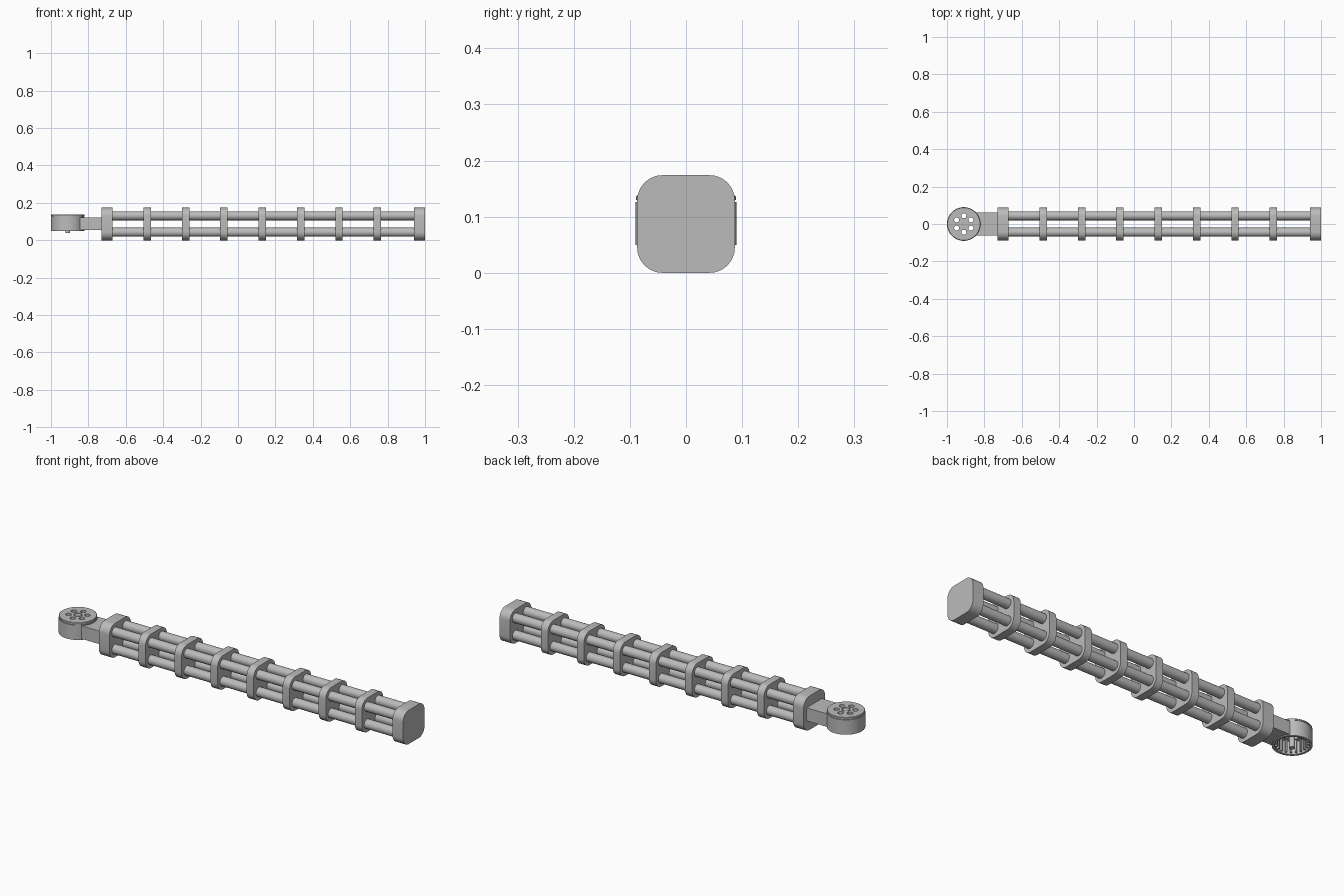
import bpy, bmesh
from math import sin, cos, pi, radians, asin
from mathutils import Matrix, Vector

cube = bpy.data.objects.get("Cube")
if cube:
    bpy.data.objects.remove(cube, do_unlink=True)

HALF = 0.087            # half width of the frame plates, also the axis height
CORNER = 0.045
ROD = HALF - 0.043      # rod offset from the axis
HEAD = Vector((-0.91, 0, 0))

grey = bpy.data.materials.new("grey_metal")
grey.use_nodes = True
grey.diffuse_color = (0.5, 0.5, 0.5, 1)
grey.node_tree.nodes["Principled BSDF"].inputs["Base Color"].default_value = grey.diffuse_color


def finish(name, bm, smooth=True):
    bmesh.ops.recalc_face_normals(bm, faces=bm.faces)
    mesh = bpy.data.meshes.new(name)
    bm.to_mesh(mesh)
    bm.free()
    mesh.materials.append(grey)
    obj = bpy.data.objects.new(name, mesh)
    bpy.context.collection.objects.link(obj)
    if smooth:
        smooth_edges(obj)
    return obj


def select(obj):
    bpy.ops.object.select_all(action="DESELECT")
    obj.select_set(True)
    bpy.context.view_layer.objects.active = obj


def smooth_edges(obj):
    select(obj)
    bpy.ops.object.shade_smooth_by_angle(angle=radians(30))


def prism(name, points, offset):
    """Extrude a flat outline along an offset."""
    bm = bmesh.new()
    face = bm.faces.new([bm.verts.new(p) for p in points])
    ext = bmesh.ops.extrude_face_region(bm, geom=[face])
    verts = [g for g in ext["geom"] if isinstance(g, bmesh.types.BMVert)]
    bmesh.ops.translate(bm, verts=verts, vec=offset)
    # the starting face is kept by the extrusion, so the prism is closed
    return finish(name, bm)


def plate(name, x0, x1):
    """Square plate with rounded corners, facing along x."""
    flat, steps, pts = HALF - CORNER, 8, []
    for k, (sy, sz) in enumerate([(1, 1), (-1, 1), (-1, -1), (1, -1)]):
        for i in range(steps + 1):
            a = (k + i / steps) * pi / 2
            pts.append((x0, sy * flat + CORNER * cos(a), HALF + sz * flat + CORNER * sin(a)))
    return prism(name, pts, (x1 - x0, 0, 0))


def circle(centre, r, count, axis="Z"):
    pts = []
    for i in range(count):
        a = 2 * pi * i / count
        v = (r * cos(a), r * sin(a), 0) if axis == "Z" else (0, r * cos(a), r * sin(a))
        pts.append(centre + Vector(v))
    return pts


# frame: end plates and spacers
plate("inner_end_plate", -0.73, -0.67)
plate("outer_end_plate", 0.94, 1.0)
for i in range(7):
    mid = -0.485 + 0.205 * i
    plate(f"spacer_plate_{i + 1}", mid - 0.02, mid + 0.02)

# four long rods
for side, sy in (("left", -1), ("right", 1)):
    for level, sz in (("lower", -1), ("upper", 1)):
        start = Vector((-0.69, sy * ROD, HALF + sz * ROD))
        prism(f"{level}_{side}_rod", circle(start, 0.024, 32, "X"), (1.65, 0, 0))

# neck block, with its end curved to sit in the head wall
half_neck, r = 0.0625, 0.085
reach = asin(half_neck / r)
neck = [(-0.72, -half_neck, 0.055)]
for i in range(13):
    a = reach * (i / 6 - 1)
    neck.append((HEAD.x + r * cos(a), r * sin(a), 0.055))
neck.append((-0.72, half_neck, 0.055))
prism("neck_block", neck, (0, 0, 0.067))

# hollow round head with a lid and a centre post
profile = [(0, 0.138), (0.016, 0.138), (0.016, 0.134), (0.02, 0.134), (0.02, 0.138),
           (0.087, 0.138), (0.089, 0.136), (0.089, 0.13), (0.086, 0.13), (0.086, 0.126),
           (0.09, 0.126), (0.09, 0.05), (0.078, 0.05), (0.078, 0.116),
           (0.013, 0.116), (0.013, 0.038), (0, 0.038)]
bm = bmesh.new()
verts = [bm.verts.new((HEAD.x + x, 0, z)) for x, z in profile]
edges = [bm.edges.new(pair) for pair in zip(verts, verts[1:])]
bmesh.ops.spin(bm, geom=verts + edges, cent=HEAD, axis=(0, 0, 1), angle=2 * pi, steps=64)
bmesh.ops.remove_doubles(bm, verts=bm.verts, dist=0.0001)
head = finish("round_head", bm, smooth=False)

# six holes through the lid
for i in range(6):
    a = radians(30 + 60 * i)
    start = HEAD + Vector((0.044 * cos(a), 0.044 * sin(a), 0.1))
    cutter = prism("hole_cutter", circle(start, 0.0135, 20), (0, 0, 0.06))
    cutter.hide_render = True
    cut = head.modifiers.new("hole", "BOOLEAN")
    cut.operation, cut.solver, cut.object = "DIFFERENCE", "EXACT", cutter
    select(head)
    bpy.ops.object.modifier_apply(modifier=cut.name)
    bpy.data.objects.remove(cutter, do_unlink=True)
smooth_edges(head)

# ribs around the inside of the head wall
bm = bmesh.new()
for i in range(20):
    place = (Matrix.Translation(HEAD) @ Matrix.Rotation(2 * pi * i / 20, 4, "Z")
             @ Matrix.Translation((0.073, 0, 0.087)) @ Matrix.Diagonal((0.014, 0.007, 0.062, 1)))
    bmesh.ops.create_cube(bm, size=1, matrix=place)
finish("inner_ribs", bm, smooth=False)
